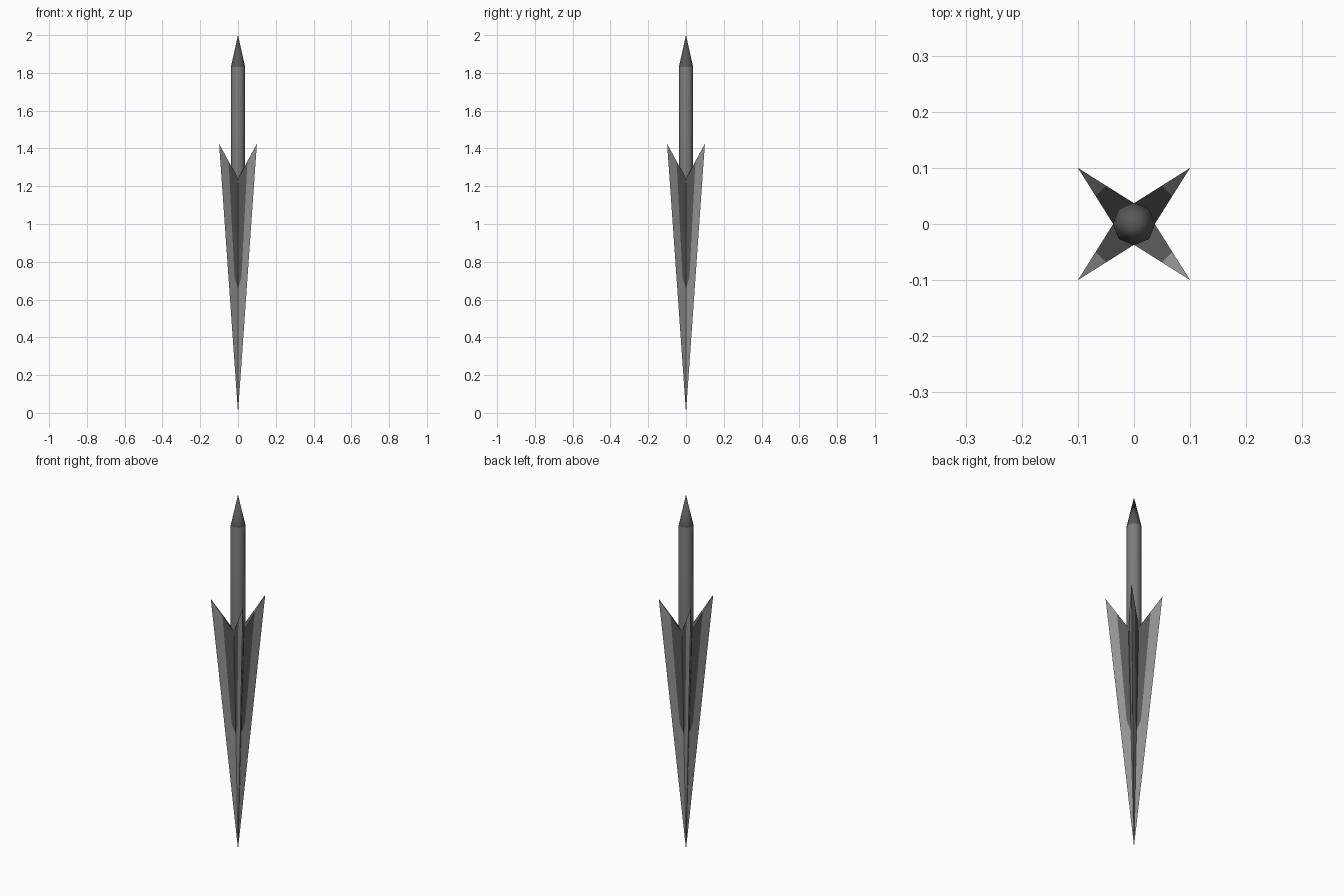
import bpy, bmesh, math
from mathutils import Vector, Matrix

if "Cube" in bpy.data.objects:
    bpy.data.objects.remove(bpy.data.objects["Cube"])


def material(name, value):
    m = bpy.data.materials.new(name)
    m.diffuse_color = (value, value, value, 1)
    m.use_nodes = True
    m.node_tree.nodes["Principled BSDF"].inputs["Base Color"].default_value = m.diffuse_color
    return m


light = material("light steel", 0.30)
dark = material("dark steel", 0.10)
grip = material("grip grey", 0.20)


def make_object(name, bm, mats):
    bmesh.ops.remove_doubles(bm, verts=bm.verts, dist=0.0001)
    bmesh.ops.recalc_face_normals(bm, faces=bm.faces)
    me = bpy.data.meshes.new(name)
    bm.to_mesh(me)
    bm.free()
    for m in mats:
        me.materials.append(m)
    ob = bpy.data.objects.new(name, me)
    bpy.context.collection.objects.link(ob)
    return ob


# Four-finned blade: each fin has two flanks and a sloping top, with dark inner panels
apex = Vector((0, 0, 0))
tip = Vector((0.1, -0.1, 1.425))
valleys = (Vector((0, -0.037, 1.24)), Vector((0.037, 0, 1.24)))
bm = bmesh.new()


def face(points, turn, index):
    f = bm.faces.new([bm.verts.new(turn @ p) for p in points])
    f.material_index = index


for k in range(4):
    turn = Matrix.Rotation(k * math.pi / 2, 3, 'Z')
    edge = [v.lerp(tip, 0.5) for v in valleys]
    for v, p in zip(valleys, edge):
        q = v * 0.53
        r = tip * 0.18 + v * 0.37
        face([v, p, r, q], turn, 1)
        face([apex, q, r], turn, 0)
        face([apex, r, tip], turn, 0)
        face([r, p, tip], turn, 0)
    face([valleys[0], valleys[1], edge[1], edge[0]], turn, 1)
    face([edge[0], edge[1], tip], turn, 0)
make_object("finned_blade", bm, [light, dark])

# Round handle with a pointed pommel, built as stacked rings
bm = bmesh.new()
SIDES = 8
rings = []
for radius, z in ((0.038, 1.22), (0.038, 1.83)):
    rings.append([bm.verts.new((radius * math.cos(2 * math.pi * i / SIDES),
                                radius * math.sin(2 * math.pi * i / SIDES), z))
                  for i in range(SIDES)])
top = bm.verts.new((0, 0, 2))
bm.faces.new(rings[0])
for i in range(SIDES):
    j = (i + 1) % SIDES
    bm.faces.new((rings[0][i], rings[0][j], rings[1][j], rings[1][i]))
    f = bm.faces.new((rings[1][i], rings[1][j], top))
    f.material_index = 1
handle = make_object("handle", bm, [grip, dark])
for p in handle.data.polygons:
    p.use_smooth = len(p.vertices) < 8
bpy.context.view_layer.objects.active = handle
handle.select_set(True)
bpy.ops.object.shade_smooth_by_angle(angle=math.radians(50))
